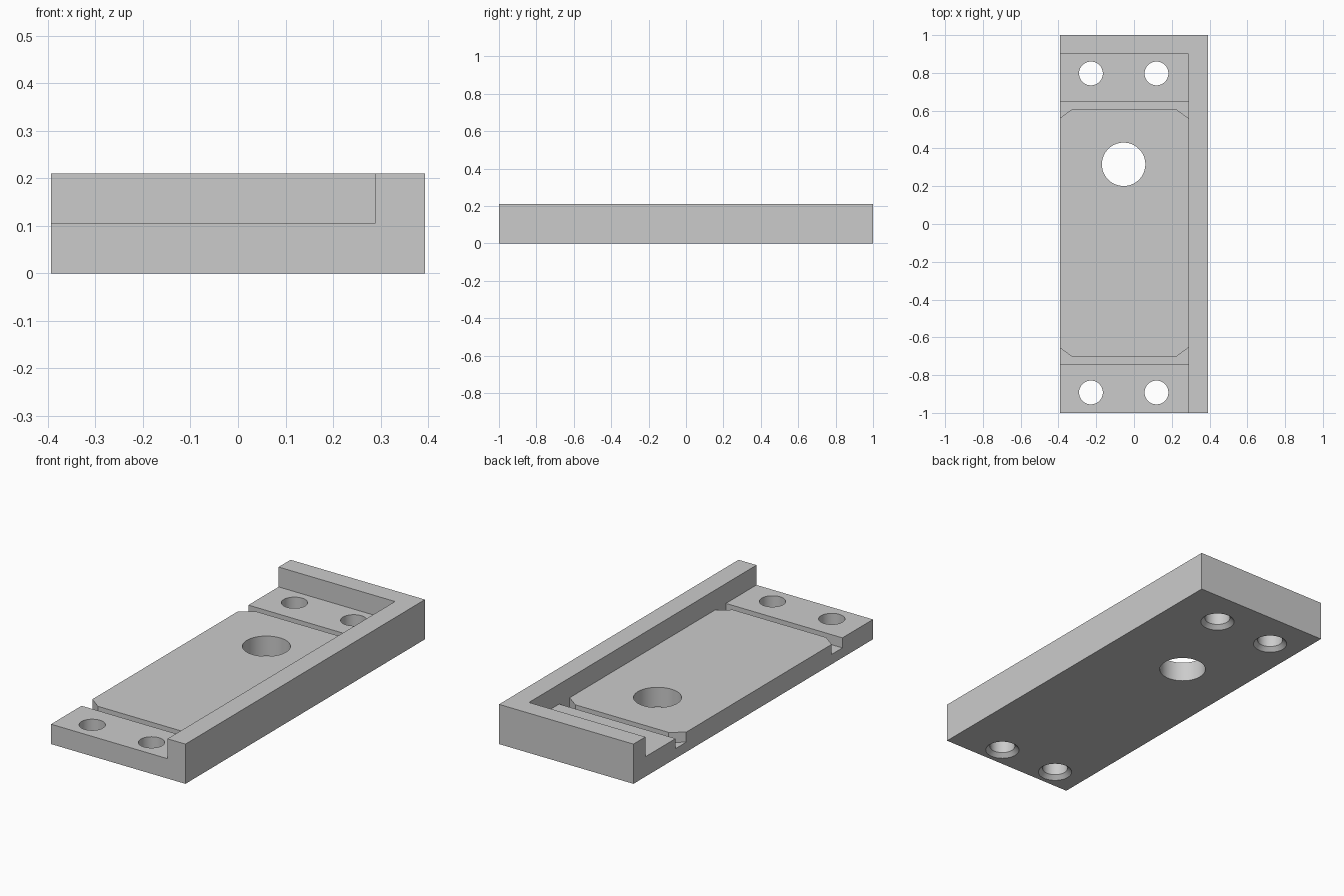
import bpy, math

cube = bpy.data.objects.get("Cube")
if cube:
    bpy.data.objects.remove(cube, do_unlink=True)

HX, HY, TOP = 0.393, 1.0, 0.21       # half width, half length, rim height
FLOOR, GROOVE = 0.105, 0.052         # pocket floor and groove bottom
WALL_X, WALL_Y = 0.288, 0.90         # inner faces of the rim
OUT = 0.1                            # overshoot of the cutters

metal = bpy.data.materials.new("plain grey")
metal.use_nodes = True
grey = (0.6, 0.6, 0.6, 1)
metal.diffuse_color = grey
metal.node_tree.nodes["Principled BSDF"].inputs["Base Color"].default_value = grey


def add_object(name, verts, faces):
    mesh = bpy.data.meshes.new(name)
    mesh.from_pydata(verts, [], faces)
    mesh.materials.append(metal)
    ob = bpy.data.objects.new(name, mesh)
    bpy.context.scene.collection.objects.link(ob)
    return ob


def prism(name, outline, z0, z1):
    """Extrude a counter-clockwise outline from z0 to z1."""
    n = len(outline)
    verts = [(x, y, z) for z in (z0, z1) for x, y in outline]
    sides = [(i, (i + 1) % n, n + (i + 1) % n, n + i) for i in range(n)]
    return add_object(name, verts, [tuple(reversed(range(n))), tuple(range(n, 2 * n))] + sides)


def box(name, x0, x1, y0, y1, z0, z1):
    return prism(name, [(x0, y0), (x1, y0), (x1, y1), (x0, y1)], z0, z1)


def turned(name, x, y, profile, n=64):
    """Solid of revolution about a vertical axis; profile is (radius, z) going up."""
    verts = [(x + r * math.cos(math.tau * i / n), y + r * math.sin(math.tau * i / n), z)
             for r, z in profile for i in range(n)]
    faces = [tuple(reversed(range(n))), tuple(range(len(verts) - n, len(verts)))]
    for k in range(len(profile) - 1):
        a, b = k * n, (k + 1) * n
        faces += [(a + i, a + (i + 1) % n, b + (i + 1) % n, b + i) for i in range(n)]
    return add_object(name, verts, faces)


# Solid block and the pocket that leaves an L-shaped rim
plate = box("base_plate", -HX, HX, -HY, HY, 0, TOP)
cutters = [box("pocket_cutter", -HX - OUT, WALL_X, -HY - OUT, WALL_Y, FLOOR, TOP + OUT)]

# Grooves between the end pads and the raised centre, whose corners are clipped
for side, pad, edge, corner in (("back", 0.648, 0.61, 0.56), ("front", -0.745, -0.705, -0.655)):
    outline = [(-HX - OUT, pad), (-HX - OUT, corner), (-HX, corner), (-0.325, edge),
               (0.22, edge), (WALL_X, corner), (WALL_X, pad)]
    if side == "front":
        outline.reverse()
    cutters.append(prism(side + "_groove_cutter", outline, GROOVE, FLOOR + 0.03))

# Four bolt holes, countersunk from below
for x in (-0.228, 0.119):
    for y in (0.797, -0.892):
        cutters.append(turned("bolt_hole_cutter", x, y, [
            (0.104, -0.02), (0.084, 0), (0.063, 0.021), (0.063, TOP + OUT)]))

# Large through hole
cutters.append(turned("centre_hole_cutter", -0.055, 0.316, [(0.115, -OUT), (0.115, TOP + OUT)]))

# Cut everything, then discard the cutters
bpy.context.view_layer.objects.active = plate
plate.select_set(True)
for cutter in cutters:
    mod = plate.modifiers.new("cut", 'BOOLEAN')
    mod.operation = 'DIFFERENCE'
    mod.solver = 'EXACT'
    mod.object = cutter
    bpy.ops.object.modifier_apply(modifier=mod.name)
    bpy.data.objects.remove(cutter, do_unlink=True)

bpy.ops.object.shade_smooth_by_angle(angle=math.radians(30))
